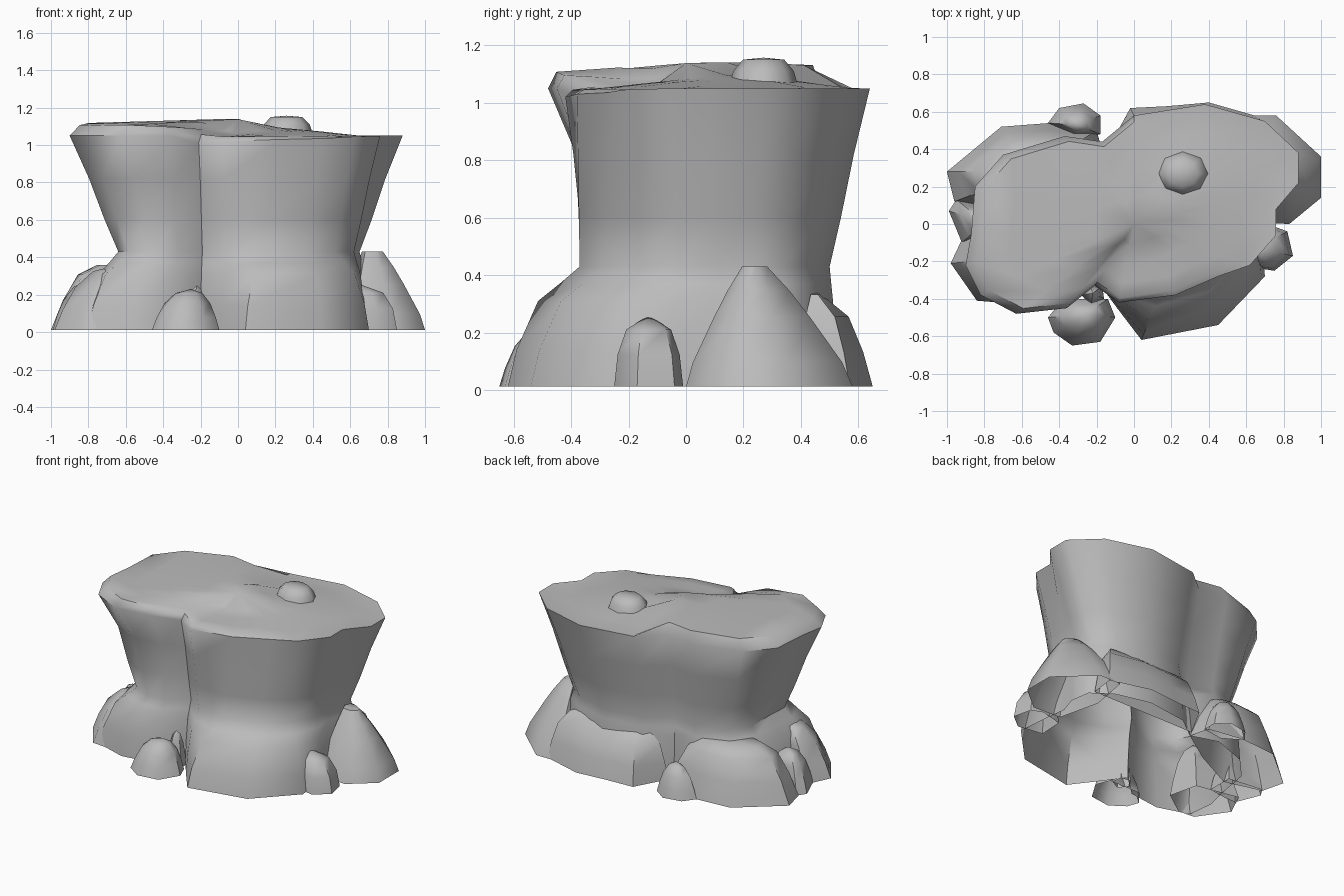
import bpy
import bmesh
import math

cube = bpy.data.objects.get("Cube")
if cube:
    bpy.data.objects.remove(cube, do_unlink=True)

stone = bpy.data.materials.new("grey stone")
stone.use_nodes = True
stone.diffuse_color = (0.5, 0.5, 0.5, 1)
stone.node_tree.nodes["Principled BSDF"].inputs["Base Color"].default_value = (0.5, 0.5, 0.5, 1)

GROUND = 0.012


def loft(name, rings, apex, angle=50):
    """Join rings from the bottom up, close the top with a fan, leave the bottom open."""
    bm = bmesh.new()
    rows = [[bm.verts.new(point) for point in ring] for ring in rings]
    tip = bm.verts.new(apex)
    count = len(rows[0])
    for low, high in zip(rows, rows[1:]):
        for i in range(count):
            j = (i + 1) % count
            bm.faces.new((low[i], low[j], high[j], high[i]))
    for i in range(count):
        bm.faces.new((rows[-1][i], rows[-1][(i + 1) % count], tip))
    mesh = bpy.data.meshes.new(name)
    bm.to_mesh(mesh)
    bm.free()
    mesh.materials.append(stone)
    obj = bpy.data.objects.new(name, mesh)
    bpy.context.collection.objects.link(obj)
    bpy.ops.object.select_all(action="DESELECT")
    obj.select_set(True)
    bpy.context.view_layer.objects.active = obj
    bpy.ops.object.shade_smooth_by_angle(angle=math.radians(angle))


def blend(ring_a, ring_b, factor, z):
    """Ring part way between two outlines, set at one height."""
    return [(a[0] + (b[0] - a[0]) * factor, a[1] + (b[1] - a[1]) * factor, z)
            for a, b in zip(ring_a, ring_b)]


def boulder(name, outline, crown, steps=((0, 0), (0.3, 0.12), (0.65, 0.32), (0.9, 0.6)),
            squeeze=(1, 1)):
    """Rock shell narrowing from a ground outline; squeeze sets how far each axis closes."""
    top = [(x + (crown[0] - x) * squeeze[0], y + (crown[1] - y) * squeeze[1])
           for x, y in outline]
    rings = [blend(outline, top, inward, GROUND + (crown[2] - GROUND) * up)
             for up, inward in steps]
    loft(name, rings, crown)


# Main plateau: matching outlines for rim, waist and foot
rim = [(-.21, -.33), (-.08, -.42), (.22, -.38), (.45, -.28), (.62, -.22), (.76, -.06),
       (.76, .08), (.88, .22), (.88, .38), (.7, .55), (.38, .64), (0, .58), (-.17, .44),
       (-.37, .47), (-.7, .37), (-.85, .2), (-.87, -.05), (-.9, -.22), (-.82, -.38),
       (-.63, -.48), (-.36, -.45)]
waist = [(-.19, -.25), (-.06, -.35), (.14, -.37), (.38, -.29), (.52, -.18), (.62, -.02),
         (.62, .1), (.65, .22), (.64, .34), (.52, .44), (.28, .5), (.02, .46), (-.15, .34),
         (-.33, .38), (-.54, .3), (-.63, .16), (-.63, -.04), (-.64, -.18), (-.58, -.3),
         (-.45, -.36), (-.32, -.35)]
foot = [(-.2, -.3), (-.09, -.45), (.04, -.62), (.45, -.54), (.7, -.28), (.68, -.05),
        (.66, .1), (.7, .22), (.68, .36), (.54, .46), (.3, .52), (0, .48), (-.16, .36),
        (-.35, .42), (-.6, .33), (-.74, .18), (-.78, -.05), (-.82, -.22), (-.8, -.4),
        (-.58, -.47), (-.35, -.44)]


def top_height(x, y):
    """Tilted slab on one lobe easing into a gentle dome on the other."""
    dome = 1.1 - 0.055 * min(math.hypot(x - 0.2, y - 0.15) / 0.5, 1)
    slab = 1.142 + 0.03 * (min(x, 0) + min(y - 0.1, 0))
    border = 0.12 - 0.65 * abs(y - 0.15)
    weight = min(max((border - x) / 0.12, 0), 1)
    return dome + (slab - dome) * weight


def cap_ring(scale):
    return [(x * scale, y * scale, top_height(x * scale, y * scale)) for x, y in rim]


def hollow(ring, depth):
    """Push the front of one lobe inward."""
    return [(x, y + depth if y < -0.25 and x < -0.25 else y, z) for x, y, z in ring]


edge = blend(rim, rim, 0, 1.05)
for i, z in enumerate((1.01, 1.02, 1.03, 1.035, 1.045)):
    edge[i] = (*rim[i], z)
loft("plateau", [
    blend(foot, waist, 0, GROUND),
    blend(foot, waist, 0.12, 0.14),
    blend(foot, waist, 0.42, 0.31),
    blend(foot, waist, 0.72, 0.37),
    blend(foot, waist, 1, 0.43),
    hollow(blend(waist, rim, 0.28, 0.6), 0.02),
    hollow(blend(waist, rim, 0.6, 0.82), 0.05),
    edge,
    cap_ring(0.94),
    cap_ring(0.75),
    cap_ring(0.5),
    cap_ring(0.25),
], (0, 0, 1.138))

# Low bump on the top
bump = [(0.26 + 0.14 * math.cos(a), 0.27 + 0.12 * math.sin(a), 1.06)
        for a in (math.tau * i / 8 for i in range(8))]
peak = [(0.26, 0.27)] * len(bump)
loft("top_bump", [bump, blend(bump, peak, 0.12, 1.11), blend(bump, peak, 0.4, 1.15)],
     (0.26, 0.27, 1.157))

# Large skirt rocks around the foot
boulder("side_rock", [(.62, .01), (.83, 0), (1, .14), (1, .36), (.76, .58), (.6, .58),
                      (.55, .3)], (.7, .23, .43),
        ((0, 0), (.2, .12), (.58, .5), (.8, .74), (1, 1)), (.75, .85))
boulder("back_skirt", [(-.14, .4), (.3, .4), (.66, .4), (.68, .57), (.4, .65), (.18, .63),
                       (-.02, .62)], (.28, .44, .36),
        ((0, 0), (.35, .16), (.7, .4), (.92, .85)), (.3, 1))
boulder("back_corner_skirt", [(-.16, .36), (-.2, .5), (-.45, .54), (-.71, .52), (-1, .28),
                              (-.96, .12), (-.7, .05), (-.4, .2)], (-.55, .28, .36),
        ((0, 0), (.45, .14), (.85, .32), (1, .55)))
boulder("front_corner_rock", [(-.6, -.1), (-.9, -.04), (-.98, -.21), (-.84, -.41),
                              (-.72, -.42), (-.55, -.3)], (-.64, -.18, .36))

# Small rocks
boulder("front_rock", [(-.46, -.5), (-.43, -.58), (-.33, -.65), (-.18, -.63), (-.1, -.5),
                       (-.14, -.4), (-.38, -.4)], (-.25, -.48, .23))
boulder("front_pebble", [(-.28, -.38), (-.23, -.44), (-.16, -.4), (-.17, -.33),
                         (-.24, -.32)], (-.22, -.37, .25))
boulder("side_pebble", [(.57, -.22), (.75, -.25), (.85, -.17), (.82, -.04), (.74, -.01),
                        (.58, -.05)], (.64, -.13, .26),
        ((0, 0), (.45, .1), (.8, .35)))
boulder("left_pebble", [(-.7, .1), (-.95, .13), (-.99, .07), (-.92, -.1), (-.85, -.1),
                        (-.7, -.08)], (-.8, .01, .27))
boulder("back_pebble", [(-.33, .46), (-.18, .48), (-.18, .58), (-.27, .645), (-.4, .62),
                        (-.46, .54)], (-.3, .53, .23))
